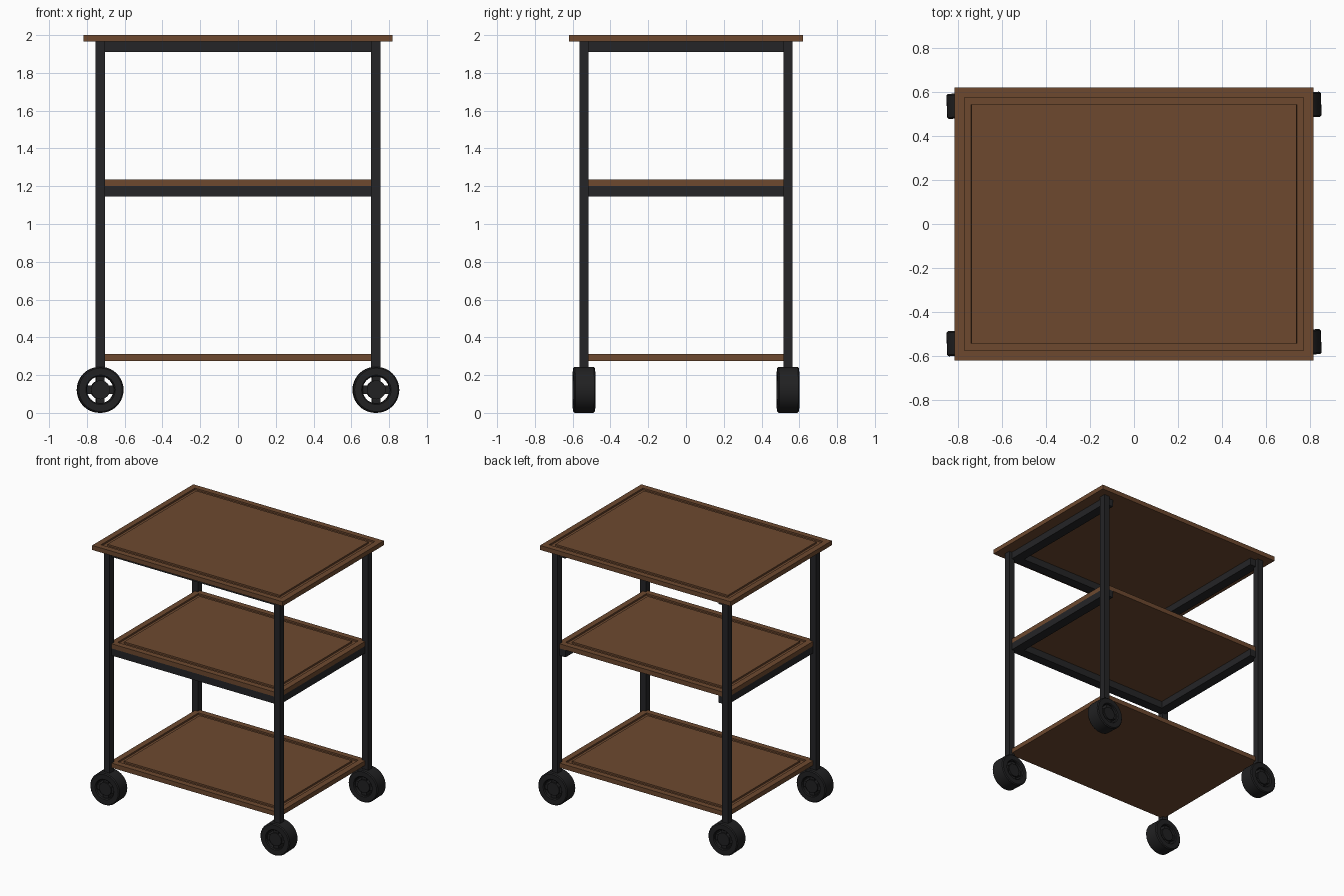
import bpy, bmesh, math
from mathutils import Matrix

if "Cube" in bpy.data.objects:
    bpy.data.objects.remove(bpy.data.objects["Cube"])


def material(name, rgb):
    m = bpy.data.materials.new(name)
    m.diffuse_color = (*rgb, 1)
    m.use_nodes = True
    m.node_tree.nodes["Principled BSDF"].inputs["Base Color"].default_value = m.diffuse_color
    return m


WOOD = material("brown wood", (0.153, 0.066, 0.028))
METAL = material("black metal", (0.018, 0.018, 0.020))
RUBBER = material("black rubber", (0.015, 0.015, 0.016))


def finish(bm, name, mat):
    bmesh.ops.recalc_face_normals(bm, faces=bm.faces)
    me = bpy.data.meshes.new(name)
    bm.to_mesh(me)
    bm.free()
    me.materials.append(mat)
    ob = bpy.data.objects.new(name, me)
    bpy.context.collection.objects.link(ob)
    return ob


def add_box(bm, x0, x1, y0, y1, z0, z1):
    mat = (Matrix.Translation(((x0 + x1) / 2, (y0 + y1) / 2, (z0 + z1) / 2))
           @ Matrix.Diagonal((x1 - x0, y1 - y0, z1 - z0, 1)))
    bmesh.ops.create_cube(bm, size=1, matrix=mat)


def box(name, mat, *dims):
    bm = bmesh.new()
    add_box(bm, *dims)
    return finish(bm, name, mat)


# Boards with a rectangular groove cut around the top face
def board(name, hx, hy, z0, z1):
    bm = bmesh.new()
    add_box(bm, -hx, hx, -hy, hy, z0, z1)
    bm.normal_update()
    top = [max(bm.faces, key=lambda f: f.calc_center_median().z)]
    for thick, depth in ((0.045, 0), (0.0005, -0.012), (0.031, 0), (0.0005, 0.012)):
        bmesh.ops.inset_region(bm, faces=top, thickness=thick, depth=depth,
                               use_even_offset=True)
        bm.normal_update()
    return finish(bm, name, WOOD)


LX, LY = 0.73, 0.54
board("top_board", 0.817, 0.62, 1.965, 2.0)
board("middle_shelf", LX, LY, 1.2, 1.236)
board("bottom_shelf", LX, LY, 0.275, 0.311)

# U-shaped rail frames under the two upper boards, open at the back
for label, z in (("top", 1.965), ("middle", 1.2)):
    z0 = z - 0.055
    box(label + "_front_rail", METAL, -LX, LX, -LY, -LY + 0.075, z0, z)
    box(label + "_left_rail", METAL, -LX, -LX + 0.075, -LY, LY, z0, z)
    box(label + "_right_rail", METAL, LX - 0.075, LX, -LY, LY, z0, z)


# Spoked wheel: lathed tyre, hub and cross spokes, axis along y
def wheel(name, x, y):
    bm = bmesh.new()
    profile = [(0.072, -0.05), (0.078, -0.057), (0.115, -0.057), (0.122, -0.050),
               (0.122, 0.050), (0.115, 0.057), (0.078, 0.057), (0.072, 0.05)]
    n = 40
    rings = [[bm.verts.new((r * math.cos(a), w, r * math.sin(a))) for r, w in profile]
             for a in (2 * math.pi * i / n for i in range(n))]
    k = len(profile)
    for i in range(n):
        a, b = rings[i], rings[(i + 1) % n]
        for j in range(k):
            bm.faces.new((a[j], a[(j + 1) % k], b[(j + 1) % k], b[j]))
    bmesh.ops.create_cone(bm, cap_ends=True, segments=24, radius1=0.05, radius2=0.05,
                          depth=0.098, matrix=Matrix.Rotation(math.pi / 2, 4, 'X'))
    add_box(bm, -0.08, 0.08, -0.04, 0.04, -0.022, 0.022)
    add_box(bm, -0.022, 0.022, -0.04, 0.04, -0.08, 0.08)
    ob = finish(bm, name, RUBBER)
    for p in ob.data.polygons:
        p.use_smooth = True
    ob.data.set_sharp_from_angle(angle=math.radians(30))
    ob.location = (x, y, 0.122)
    ob.rotation_euler.z = math.radians(2.5)


# Legs and wheels at the four corners
for side, sx in (("left", -1), ("right", 1)):
    for end, sy in (("front", -1), ("back", 1)):
        x, y = sx * LX, sy * LY
        box(f"{end}_{side}_leg", METAL, x - 0.025, x + 0.025, y - 0.025, y + 0.025,
            0.225, 1.965)
        wheel(f"{end}_{side}_wheel", x, y)
